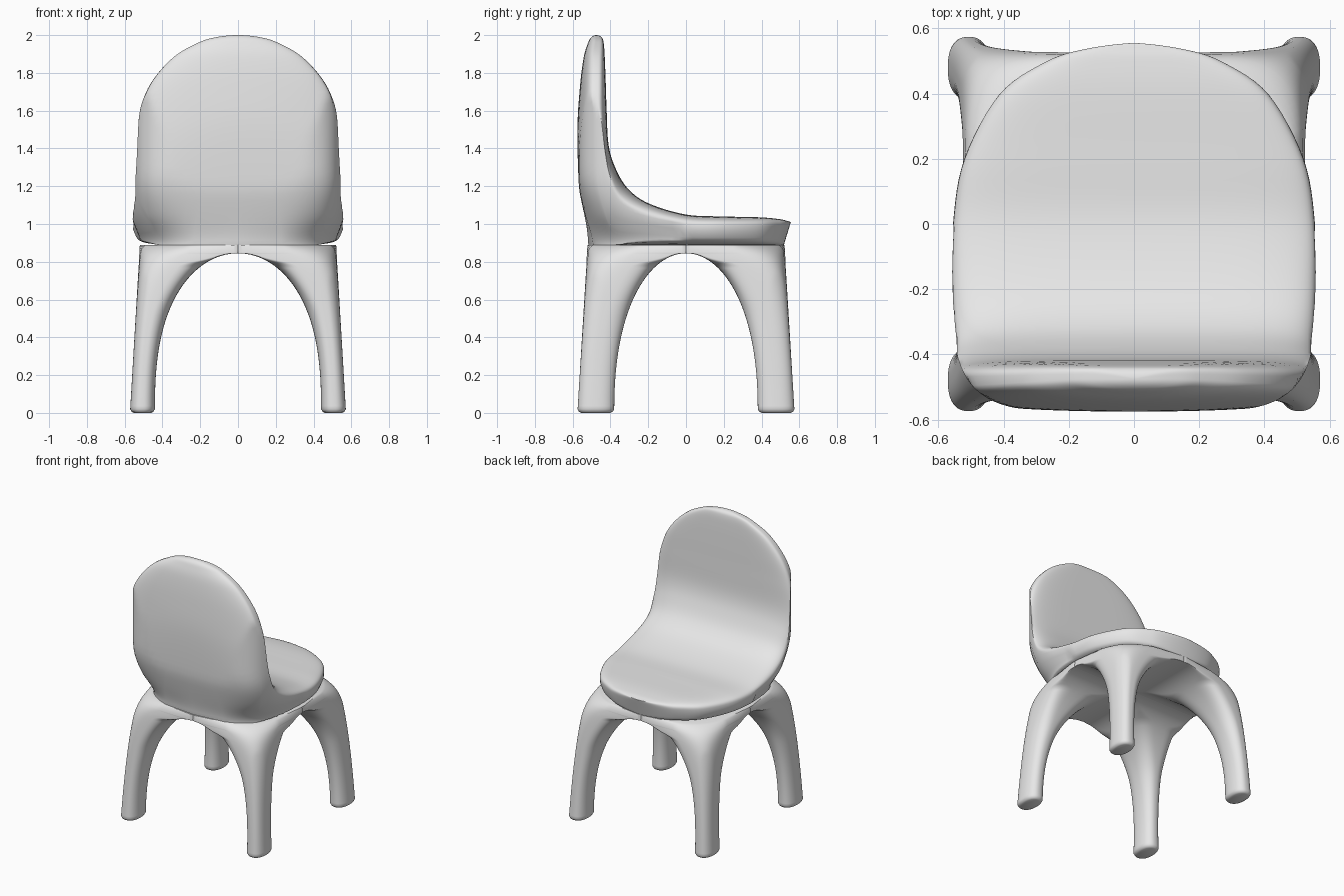
import bpy, bmesh, math

cube = bpy.data.objects.get("Cube")
if cube:
    bpy.data.objects.remove(cube)

grey = bpy.data.materials.new("plain_grey")
grey.use_nodes = True
grey.diffuse_color = (0.8, 0.8, 0.8, 1)
for node in grey.node_tree.nodes:
    if node.type == 'BSDF_PRINCIPLED':
        node.inputs["Base Color"].default_value = grey.diffuse_color

SIDES = 64
ARCH = 0.845      # height of the arch crowns
CREASE = 0.888    # height where the frame meets the seat


def spow(value, exponent):
    return math.copysign(abs(value) ** exponent, value)


def mix(a, b, t):
    return a + (b - a) * t


def ramp(value, low, high):
    t = min(1, max(0, (value - low) / (high - low)))
    return t * t * (3 - 2 * t)


def keep_inside(x, y, a, b, n):
    """Pull a point back onto a rounded plan outline if it lies outside."""
    reach = (abs(x / a) ** n + abs(y / b) ** n) ** (1 / n)
    k = 1 / max(1, reach)
    return x * k, y * k


def loft(name, rings):
    """Skin a list of closed rings and cap both ends."""
    bm = bmesh.new()
    loops = [[bm.verts.new(p) for p in ring] for ring in rings]
    for low, high in zip(loops, loops[1:]):
        for i in range(SIDES):
            j = (i + 1) % SIDES
            bm.faces.new((low[i], low[j], high[j], high[i]))
    bm.faces.new(loops[0][::-1])
    bm.faces.new(loops[-1])
    bmesh.ops.remove_doubles(bm, verts=bm.verts, dist=0.0002)
    bmesh.ops.recalc_face_normals(bm, faces=bm.faces)
    mesh = bpy.data.meshes.new(name)
    bm.to_mesh(mesh)
    bm.free()
    mesh.materials.append(grey)
    obj = bpy.data.objects.new(name, mesh)
    bpy.context.collection.objects.link(obj)
    bpy.ops.object.select_all(action='DESELECT')
    obj.select_set(True)
    bpy.context.view_layer.objects.active = obj
    bpy.ops.object.shade_smooth_by_angle(angle=math.radians(50))
    return obj


# Legs: one quarter with a round foot that widens into the arched frame
def leg_ring(z, inset=0.0):
    rise = min(1, z / ARCH)
    overlap = 0.004 * ramp(z, ARCH - 0.002, ARCH + 0.005)
    inner_x = 0.44 * math.sqrt(1 - rise ** 2.6) - overlap + inset
    inner_y = 0.38 * math.sqrt(1 - rise ** 2.3) - overlap + inset
    outer_x = mix(0.572, 0.52, z / CREASE) - inset
    outer_y = mix(0.575, 0.522, z / CREASE) - inset
    cx, cy = (inner_x + outer_x) / 2, (inner_y + outer_y) / 2
    hx, hy = (outer_x - inner_x) / 2, (outer_y - inner_y) / 2
    web = 2.3 + 1.4 * ramp(z, 0.5, 0.8) + 40 * ramp(z, 0.78, 0.848) ** 1.5
    round_off = 2.6 + 45 * (CREASE - z)
    ring = []
    for i in range(SIDES):
        t = math.tau * i / SIDES
        c, s = math.cos(t), math.sin(t)
        n = 2.5 if c >= -1e-6 and s >= -1e-6 else web
        x, y = cx + hx * spow(c, 2 / n), cy + hy * spow(s, 2 / n)
        ring.append((*keep_inside(x, y, outer_x, outer_y, round_off), z))
    return ring


heights = [ARCH * math.sin(math.pi / 2 * k / 36) for k in range(1, 37)]
rings = [leg_ring(0, 0.02), leg_ring(0.006, 0.008), leg_ring(0.02)]
rings += [leg_ring(z) for z in heights + [0.85, 0.86, 0.87, 0.88, CREASE]]
legs = loft("arched_legs", rings)
mirror = legs.modifiers.new("four_legs", 'MIRROR')
mirror.use_axis = (True, True, False)
mirror.use_mirror_merge = False

# Seat shell stations: inner y, inner z, outer y, outer z, half width
stations = [
    (.555, 1.01, .518, CREASE, 0),
    (.54, 1.015, .508, CREASE, .16),
    (.5, 1.025, .473, CREASE, .28),
    (.4, 1.035, .385, CREASE, .415),
    (.2, 1.04, .2, CREASE, .52),
    (0, 1.05, 0, CREASE, .555),
    (-.2, 1.11, -.25, CREASE, .56),
    (-.31, 1.19, -.515, CREASE, .56),
    (-.375, 1.3, -.545, 1, .56),
    (-.41, 1.42, -.567, 1.2, .56),
    (-.42, 1.6, -.575, 1.5, .53),
    (-.425, 1.75, -.562, 1.72, .465),
    (-.43, 1.88, -.542, 1.88, .345),
    (-.436, 1.96, -.518, 1.96, .21),
    (-.448, 1.99, -.5, 1.99, .11),
    (-.475, 2, -.475, 2, 0),
]


def catmull(a, b, c, d, t):
    return 0.5 * (2 * b + (c - a) * t + (2 * a - 5 * b + 4 * c - d) * t * t
                  + (3 * b - a - 3 * c + d) * t ** 3)


def shell_ring(place, py, pz, qy, qz, width):
    width = max(0, width)
    outer_n = mix(6, 2.2, ramp(place, 7.2, 10.5))
    taper = 0.06 * (1 - ramp(place, 6, 8.5))
    ring = []
    for i in range(SIDES):
        t = math.tau * i / SIDES
        c, s = math.cos(t), math.sin(t)
        n = 5 if s >= 0 else outer_n
        h = spow(s, 2 / n)
        x = width * spow(c, 2 / n) * (1 - taper * max(0, -h))
        y = mix(qy, py, (1 + h) / 2)
        z = max(CREASE, mix(qz, pz, (1 + h) / 2))
        # The back corners are round at the crease and fuller higher up
        if y < 0:
            x, y = keep_inside(x, y, mix(.517, .562, ramp(z, CREASE, 1.05)),
                               mix(.518, .578, ramp(z, CREASE, 1.3)),
                               mix(2.6, 5, ramp(z, CREASE, 1.25)))
        ring.append((x, y, z))
    return ring


# Reflected end stations keep the front lip and the top of the back rounded
before = stations[1][:4] + (-stations[1][4],)
after = stations[-2][2:4] + stations[-2][:2] + (-stations[-2][4],)
path = [before] + stations + [after]
STEPS = 6
rings = []
for k in range(len(stations) - 1):
    for step in range(STEPS):
        t = step / STEPS
        values = [catmull(*four, t) for four in zip(*path[k:k + 4])]
        rings.append(shell_ring(k + t, *values))
rings.append(shell_ring(len(stations) - 1, *stations[-1]))
loft("seat_and_backrest", rings)
